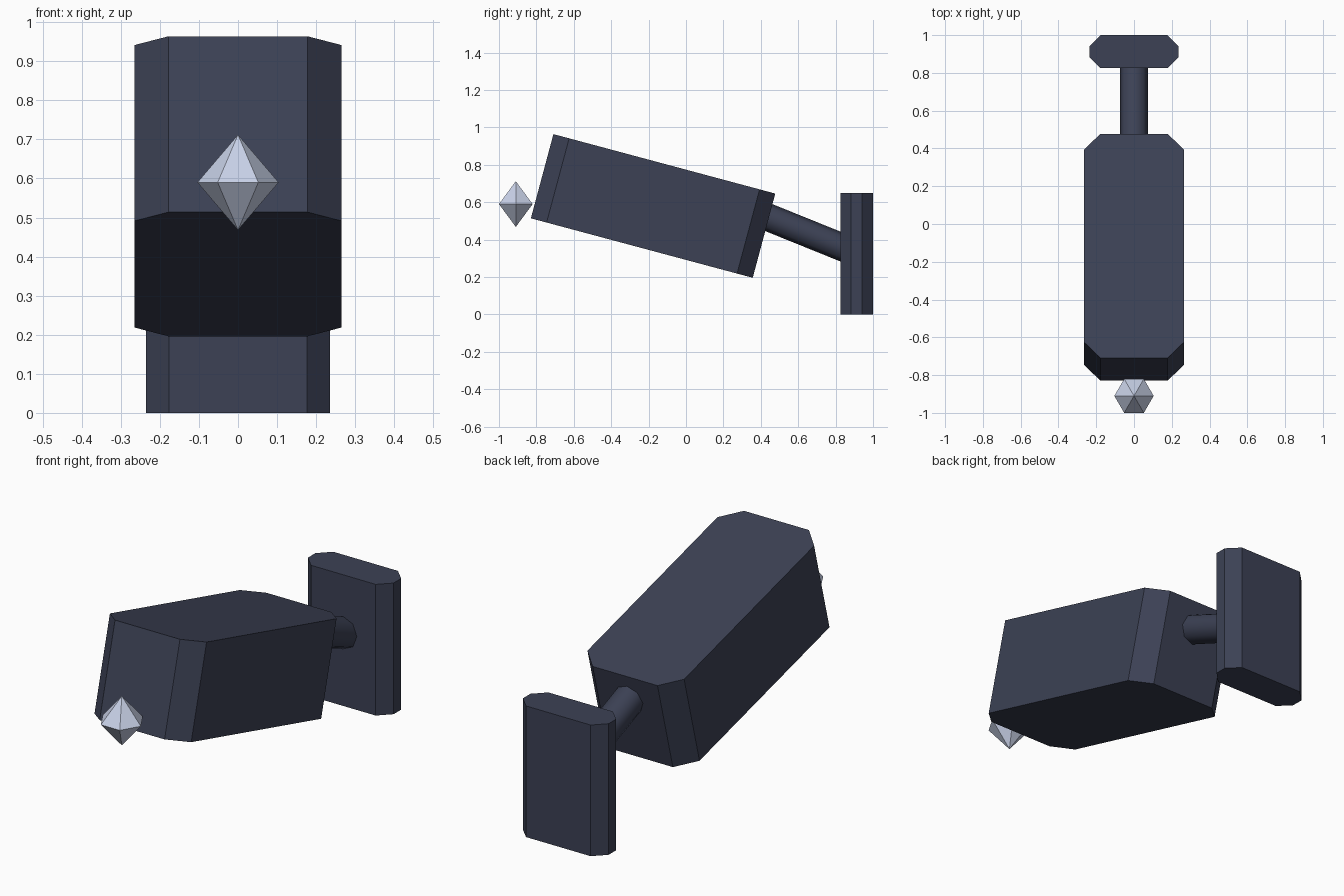
import bpy, bmesh, math
from mathutils import Vector

if "Cube" in bpy.data.objects:
    bpy.data.objects.remove(bpy.data.objects["Cube"])


def material(name, rgb):
    m = bpy.data.materials.new(name)
    m.diffuse_color = (*rgb, 1)
    m.use_nodes = True
    m.node_tree.nodes["Principled BSDF"].inputs["Base Color"].default_value = m.diffuse_color
    return m


slate = material("dark_slate", (0.045, 0.053, 0.090))
pale = material("pale_lens", (0.60, 0.66, 0.83))


def finish(bm, name, mat, loc, rot=(0, 0, 0), smooth=False):
    bmesh.ops.recalc_face_normals(bm, faces=bm.faces[:])
    for f in bm.faces:
        f.smooth = smooth and len(f.verts) == 4
    me = bpy.data.meshes.new(name)
    bm.to_mesh(me)
    bm.free()
    me.materials.append(mat)
    ob = bpy.data.objects.new(name, me)
    ob.location, ob.rotation_euler = loc, rot
    bpy.context.collection.objects.link(ob)
    return ob


def prism(name, outline, height, mat, loc, rot=(0, 0, 0), smooth=False):
    """Extrude an xy outline along local z, centred on the origin."""
    bm = bmesh.new()
    lo, hi = ([bm.verts.new((x, y, s * height / 2)) for x, y in outline] for s in (-1, 1))
    bm.faces.new(lo)
    bm.faces.new(hi)
    n = len(outline)
    for i in range(n):
        j = (i + 1) % n
        bm.faces.new((lo[i], lo[j], hi[j], hi[i]))
    return finish(bm, name, mat, loc, rot, smooth)


def chamfered(hx, hy, c):
    return [(hx, c - hy), (hx, hy - c), (hx - c, hy), (c - hx, hy),
            (-hx, hy - c), (-hx, c - hy), (c - hx, -hy), (hx - c, -hy)]


def ring(r, n):
    return [(r * math.cos(2 * math.pi * i / n), r * math.sin(2 * math.pi * i / n)) for i in range(n)]


# Tilted housing
prism("housing", chamfered(0.265, 0.614, 0.087), 0.466, slate,
      (0, -0.176, 0.58), (math.radians(-15), 0, 0))

# Wall plate
prism("wall_plate", chamfered(0.235, 0.0875, 0.058), 0.65, slate, (0, 0.9125, 0.325))

# Arm joining the housing and the plate
a, b = Vector((0, 0.40, 0.535)), Vector((0, 0.88, 0.341))
d = b - a
prism("arm", ring(0.074, 8), d.length, slate, (a + b) / 2,
      (math.atan2(-d.y, d.z), 0, 0), smooth=True)

# Faceted lens: six-sided double pyramid
bm = bmesh.new()
rim = [bm.verts.new((x, y, 0)) for x, y in ring(0.104, 6)]
for z in (0.122, -0.122):
    tip = bm.verts.new((0, 0, z))
    for i in range(6):
        bm.faces.new((rim[i], rim[(i + 1) % 6], tip))
finish(bm, "lens", pale, (0, -0.91, 0.59))
